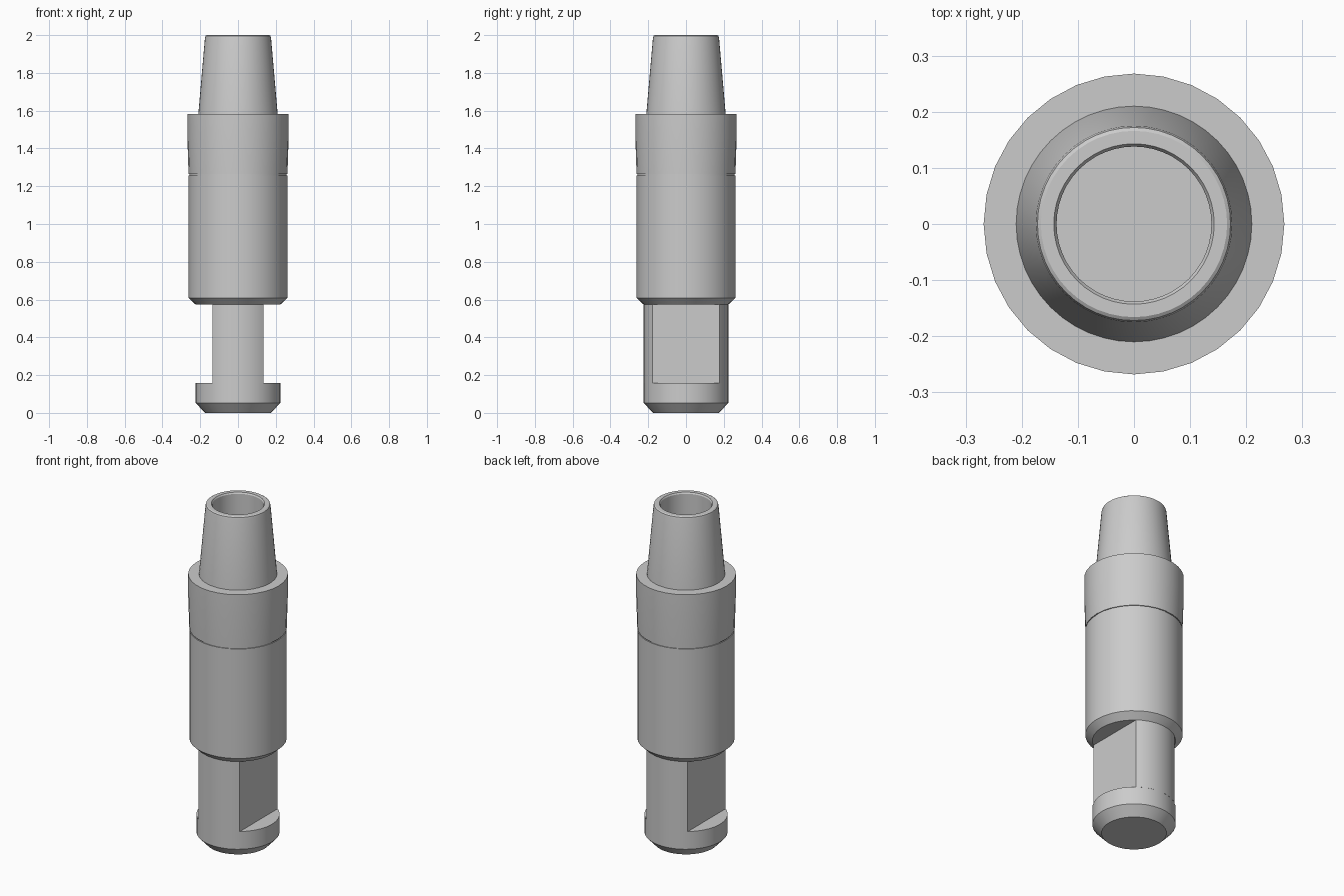
import bpy
import bmesh
from math import pi, cos, sin, acos, radians

SIDES = 32

cube = bpy.data.objects.get("Cube")
if cube:
    bpy.data.objects.remove(cube, do_unlink=True)

steel = bpy.data.materials.new("grey steel")
steel.use_nodes = True
steel.diffuse_color = (0.6, 0.6, 0.6, 1)
steel.node_tree.nodes["Principled BSDF"].inputs["Base Color"].default_value = (0.6, 0.6, 0.6, 1)


def finish(name, bm):
    """Turn a bmesh into a grey object with smooth curves and sharp edges."""
    bmesh.ops.recalc_face_normals(bm, faces=bm.faces)
    mesh = bpy.data.meshes.new(name)
    bm.to_mesh(mesh)
    bm.free()
    mesh.materials.append(steel)
    obj = bpy.data.objects.new(name, mesh)
    bpy.context.collection.objects.link(obj)
    bpy.ops.object.select_all(action="DESELECT")
    obj.select_set(True)
    bpy.context.view_layer.objects.active = obj
    bpy.ops.object.shade_smooth_by_angle(angle=radians(25))
    return obj


def turned(name, profile, sides=SIDES):
    """Revolve (radius, height) points about z and cap both ends."""
    bm = bmesh.new()
    rings = [[bm.verts.new((r * cos(2 * pi * i / sides), r * sin(2 * pi * i / sides), z))
              for i in range(sides)] for r, z in profile]
    for low, high in zip(rings, rings[1:]):
        for i in range(sides):
            j = (i + 1) % sides
            bm.faces.new((low[i], low[j], high[j], high[i]))
    bm.faces.new(rings[0])
    bm.faces.new(rings[-1])
    return finish(name, bm)


def flatted_shank(name, radius, half_width, bottom, top, steps=14):
    """Extrude a round section that is cut flat on its left and right sides."""
    start = acos(half_width / radius)
    angles = [start + (pi - 2 * start) * i / steps for i in range(steps + 1)]
    angles += [a + pi for a in angles]
    bm = bmesh.new()
    section = bm.faces.new([bm.verts.new((radius * cos(a), radius * sin(a), bottom))
                            for a in angles])
    extruded = bmesh.ops.extrude_face_region(bm, geom=[section], use_keep_orig=True)
    moved = [g for g in extruded["geom"] if isinstance(g, bmesh.types.BMVert)]
    bmesh.ops.translate(bm, verts=moved, vec=(0, 0, top - bottom))
    return finish(name, bm)


# Bottom foot with its chamfer, and the shank with wrench flats
turned("foot", [(0.175, 0), (0.224, 0.053), (0.224, 0.158)])
flatted_shank("shank", 0.224, 0.136, 0.158, 0.575)

# Main barrel, chamfered below, with a thin groove under the collar
turned("barrel", [(0.224, 0.573), (0.262, 0.609), (0.262, 1.258),
                  (0.257, 1.258), (0.257, 1.264)])
turned("collar", [(0.262, 1.264), (0.268, 1.46), (0.268, 1.583)])

# Tapered neck with a softened rim and a blind bore
turned("neck", [(0.21, 1.583), (0.175, 1.985), (0.172, 1.996), (0.166, 2.0),
                (0.143, 2.0), (0.138, 1.992), (0.138, 1.6)], 48)
